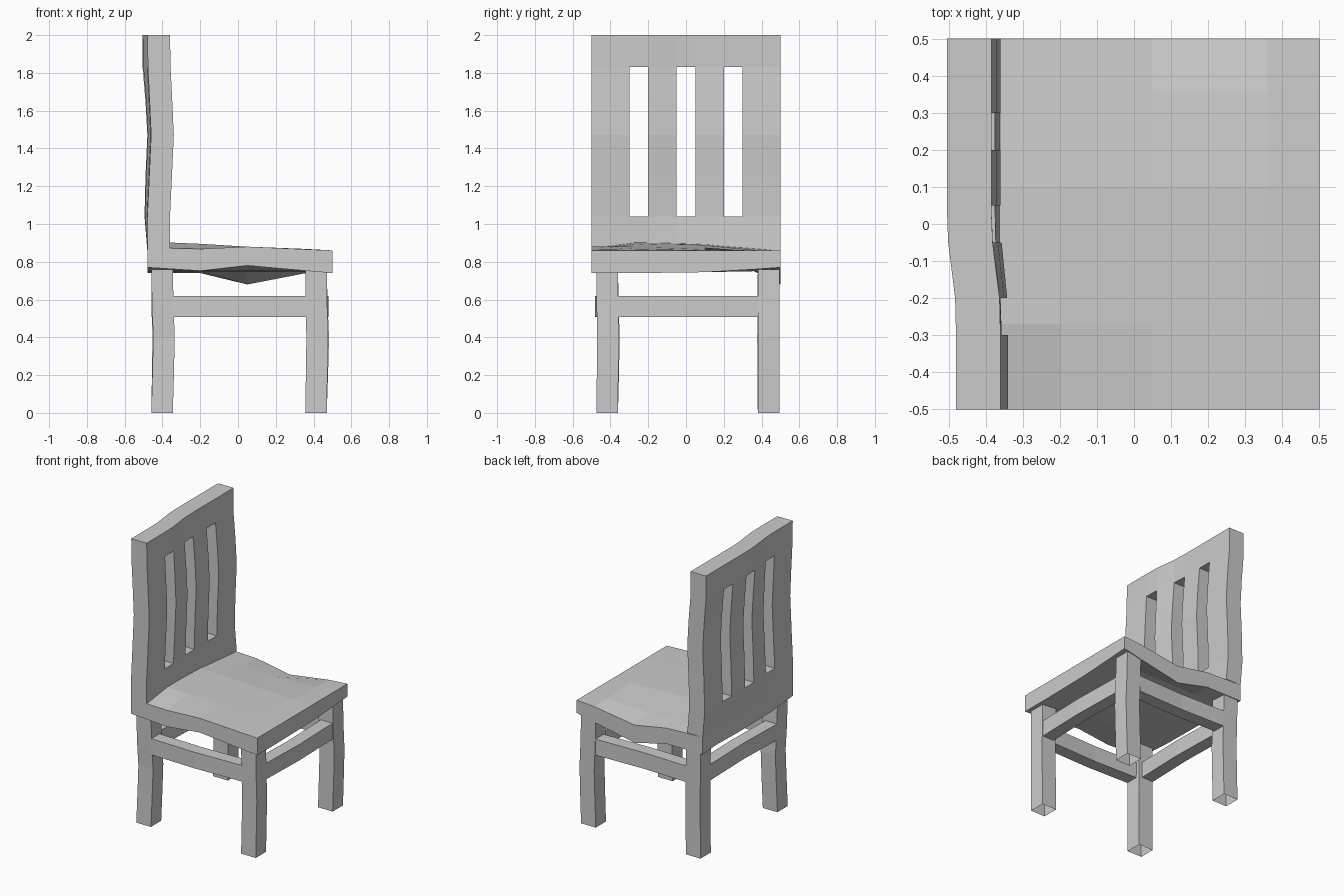
import bpy, bmesh

if "Cube" in bpy.data.objects:
    bpy.data.objects.remove(bpy.data.objects["Cube"])


def finish(name, bm):
    bmesh.ops.recalc_face_normals(bm, faces=bm.faces)
    me = bpy.data.meshes.new(name)
    bm.to_mesh(me)
    bm.free()
    ob = bpy.data.objects.new(name, me)
    bpy.context.collection.objects.link(ob)
    return ob


def slab(name, nu, nv, side_a, side_b, holes=()):
    """Closed slab between two point grids; cells listed in holes are cut through."""
    bm = bmesh.new()
    a, b = [[[bm.verts.new(f(i, j)) for j in range(nv)] for i in range(nu)]
            for f in (side_a, side_b)]
    for i in range(nu - 1):
        for j in range(nv - 1):
            if (i, j) not in holes:
                cell = [(i, j), (i + 1, j), (i + 1, j + 1), (i, j + 1)]
                for g in (a, b):
                    bm.faces.new([g[p][q] for p, q in cell])
    twin = {va: vb for ra, rb in zip(a, b) for va, vb in zip(ra, rb)}
    for e in [e for e in bm.edges if e.is_boundary and all(v in twin for v in e.verts)]:
        p, q = e.verts
        bm.faces.new((p, q, twin[q], twin[p]))
    return finish(name, bm)


def tube(name, rings, capped):
    """Square bar through rings of four points."""
    bm = bmesh.new()
    vs = [[bm.verts.new(p) for p in r] for r in rings]
    for r, s in zip(vs, vs[1:]):
        for k in range(4):
            bm.faces.new((r[k], r[(k + 1) % 4], s[(k + 1) % 4], s[k]))
    if capped:
        bm.faces.new(vs[0])
        bm.faces.new(vs[-1])
    return finish(name, bm)


# Seat: gently warped board
SX = (-0.48, -0.2, 0.05, 0.36, 0.5)
SY = (-0.5, -0.27, 0.1, 0.36, 0.5)
TOP = ((.875, .868, .88, .866, .86), (.907, .895, .88, .868, .86),
       (.895, .888, .875, .865, .86), (.875, .862, .84, .855, .86),
       (.86, .85, .805, .85, .86))
LOW = ((.77, .752, .78, .752, .74), (.75, .75, .75, .75, .74),
       (.745, .745, .745, .745, .745), (.75, .75, .75, .75, .76),
       (.74, .74, .68, .74, .77))
slab("seat", 5, 5,
     lambda i, j: (SX[i], SY[j], TOP[j][i]),
     lambda i, j: (SX[i], SY[j], LOW[j][i]))

# Backrest: bowed panel with three slots
BY = (-0.5, -0.3, -0.2, -0.05, 0.05, 0.2, 0.3, 0.5)
BZ = (0.86, 1.04, 1.25, 1.47, 1.65, 1.83, 2.0)
RIGHT = (-.36, -.36, -.35, -.34, -.348, -.357, -.36)
LEFT = (-.36, -.375, -.37, -.36, -.37, -.385, -.385)
BLEND = (0, 0, 0.1, 0.85, 1, 1, 1, 1)


def back_x(i, j):
    return RIGHT[j] + (LEFT[j] - RIGHT[j]) * BLEND[i]


slab("backrest", 8, 7,
     lambda i, j: (back_x(i, j), BY[i], BZ[j]),
     lambda i, j: (back_x(i, j) - 0.12, BY[i], BZ[j]),
     holes={(i, j) for i in (1, 3, 5) for j in (1, 2, 3, 4)})

# Legs: slightly crooked open-ended posts
LEGS = {"back_right_leg": (-0.402, -0.417, 0.01, 0.009),
        "front_right_leg": (0.413, -0.417, 0.006, 0.003),
        "back_left_leg": (-0.402, 0.437, 0.006, -0.003),
        "front_left_leg": (0.413, 0.437, 0.012, 0.0)}
H = 0.057
for name, (x, y, dx, dy) in LEGS.items():
    rings = []
    for z, k in ((0, 0), (0.22, 0.6), (0.4, 1), (0.56, 0.4), (0.76, 0)):
        cx, cy = x + dx * k, y + dy * k
        rings.append([(cx + sx * H, cy + sy * H, z)
                      for sx, sy in ((-1, -1), (1, -1), (1, 1), (-1, 1))])
    tube(name, rings, False)

# Rails between the legs, outer faces flush with the legs
W = 0.09


def section(u, v0, along_x):
    pts = [(v0, 0.507), (v0 + W, 0.507), (v0 + W, 0.62), (v0, 0.62)]
    return [(u, v, z) if along_x else (v, u, z) for v, z in pts]


for name, start, along_x, bow in (("right_rail", -0.472, True, -0.01),
                                  ("left_rail", 0.402, True, -0.01),
                                  ("back_rail", -0.457, False, 0.01),
                                  ("front_rail", 0.378, False, 0.01)):
    ends = (-0.35, 0.0, 0.36) if along_x else (-0.365, 0.0, 0.385)
    tube(name, [section(u, start + b, along_x)
                for u, b in zip(ends, (0, bow, 0))], True)
